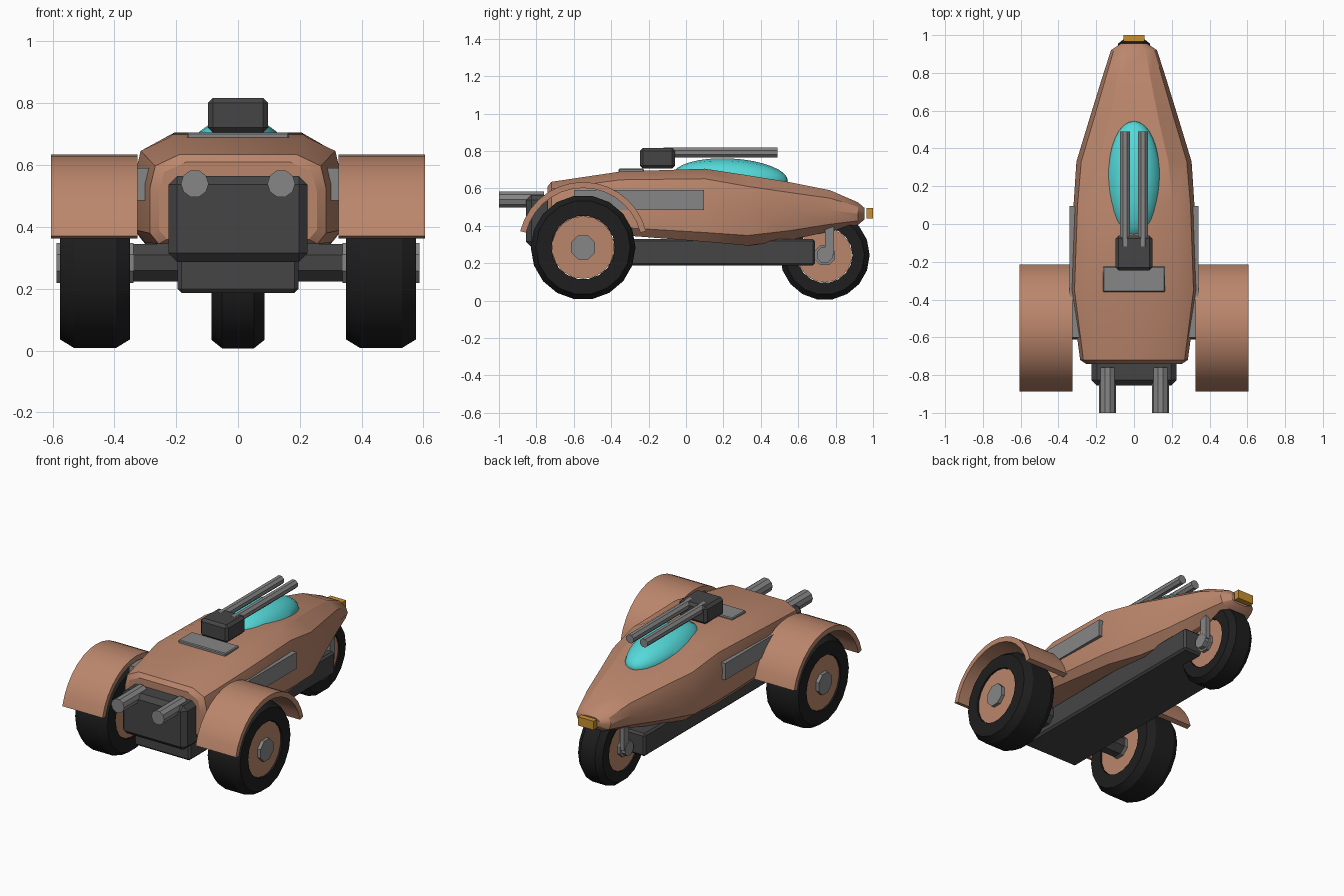
import bpy, bmesh, math
from mathutils import Matrix, Vector

if "Cube" in bpy.data.objects:
    bpy.data.objects.remove(bpy.data.objects["Cube"])


def mat(name, r, g, b):
    m = bpy.data.materials.new(name)
    m.diffuse_color = (r, g, b, 1)
    m.use_nodes = True
    m.node_tree.nodes["Principled BSDF"].inputs["Base Color"].default_value = m.diffuse_color
    return m


COPPER = mat("copper paint", 0.50, 0.24, 0.15)
DARK = mat("dark metal", 0.06, 0.06, 0.06)
RUBBER = mat("black rubber", 0.013, 0.013, 0.013)
GREY = mat("grey metal", 0.24, 0.24, 0.24)
GLASS = mat("cyan glass", 0.09, 0.70, 0.70)
LAMP = mat("amber lamp", 0.58, 0.28, 0.03)


def finish(name, bm, material, smooth=None):
    bmesh.ops.recalc_face_normals(bm, faces=bm.faces[:])
    me = bpy.data.meshes.new(name)
    bm.to_mesh(me)
    bm.free()
    me.materials.append(material)
    ob = bpy.data.objects.new(name, me)
    bpy.context.collection.objects.link(ob)
    if smooth:
        bpy.ops.object.select_all(action='DESELECT')
        ob.select_set(True)
        bpy.context.view_layer.objects.active = ob
        bpy.ops.object.shade_smooth_by_angle(angle=math.radians(smooth))
    return ob


def box(name, lo, hi, material, bevel=0):
    bm = bmesh.new()
    bmesh.ops.create_cube(bm, size=1)
    for v in bm.verts:
        v.co = Vector([(a + b) / 2 + c * (b - a) for a, b, c in zip(lo, hi, v.co)])
    if bevel:
        bmesh.ops.bevel(bm, geom=bm.edges[:], offset=bevel, segments=1, affect='EDGES')
    return finish(name, bm, material)


def rod(name, axis, start, end, radius, sides, material):
    """Capped cylinder from start to end along the X or Y axis."""
    start, end = Vector(start), Vector(end)
    bm = bmesh.new()
    bmesh.ops.create_cone(bm, cap_ends=True, segments=sides, radius1=radius,
                          radius2=radius, depth=(end - start).length)
    turn = Matrix.Rotation(math.pi / 2, 4, 'Y' if axis == 'X' else 'X')
    spin = Matrix.Rotation(math.pi / sides, 4, 'Z')
    bm.transform(Matrix.Translation((start + end) / 2) @ turn @ spin)
    return finish(name, bm, material)


def sweep(name, profile, cx, cy, cz, a0, a1, steps, material, smooth):
    """Closed (x, radius) profile turned about an X axis from a0 to a1 degrees."""
    full = abs(a1 - a0) >= 360
    bm = bmesh.new()
    rows = []
    for i in range(steps if full else steps + 1):
        a = math.radians(a0 + (a1 - a0) * i / steps)
        rows.append([bm.verts.new((cx + x, cy + r * math.cos(a), cz + r * math.sin(a)))
                     for x, r in profile])
    n = len(profile)
    for i in range(steps):
        p, q = rows[i], rows[(i + 1) % len(rows)]
        for j in range(n):
            k = (j + 1) % n
            bm.faces.new((p[j], p[k], q[k], q[j]))
    if not full:
        bm.faces.new(rows[0])
        bm.faces.new(rows[-1])
    return finish(name, bm, material, smooth)


def wheel(name, x, y, z, R, w, rim, cap):
    """Tyre with chamfered tread, flat copper disc and grey hub cap."""
    c = 0.4 * w
    tyre = [(-w, rim), (-w, R - 0.028), (-w + c, R), (w - c, R), (w, R - 0.028), (w, rim)]
    sweep(name + "_tyre", tyre, x, y, z, 0, 360, 18, RUBBER, 25)
    rod(name + "_disc", 'X', (x - w * 0.92, y, z), (x + w * 0.92, y, z), rim - 0.002, 18, COPPER)
    rod(name + "_hub_cap", 'X', (x - w - 0.012, y, z), (x + w + 0.012, y, z), cap, 8, GREY)


# Hull: lofted rings, squarer at the back and rounder at the nose
square = [(0.66, 1), (0.94, 0.87), (1, 0.62), (1, 0.12), (0.9, 0)]
rounded = [(0.5, 1), (0.88, 0.8), (1, 0.5), (0.88, 0.18), (0.5, 0)]
# y, half width, top, bottom, roundness
sections = [(-0.74, 0.255, 0.61, 0.36, 0), (-0.72, 0.285, 0.635, 0.345, 0),
            (-0.35, 0.335, 0.69, 0.35, 0), (0.10, 0.32, 0.705, 0.315, 0.1),
            (0.33, 0.305, 0.67, 0.294, 0.4), (0.56, 0.235, 0.632, 0.325, 0.7),
            (0.77, 0.17, 0.59, 0.37, 0.9), (0.92, 0.122, 0.525, 0.405, 1),
            (0.955, 0.07, 0.495, 0.435, 1)]
bm = bmesh.new()
rings = []
for y, hw, top, bot, t in sections:
    half = [((1 - t) * a + t * c, (1 - t) * b + t * d)
            for (a, b), (c, d) in zip(square, rounded)]
    ring = half + [(-u, v) for u, v in reversed(half)]
    rings.append([bm.verts.new((u * hw, y, bot + v * (top - bot))) for u, v in ring])
for p, q in zip(rings, rings[1:]):
    for j in range(len(p)):
        k = (j + 1) % len(p)
        bm.faces.new((p[j], p[k], q[k], q[j]))
bm.faces.new(rings[0])
bm.faces.new(rings[-1])
finish("hull", bm, COPPER, 28)

# Canopy: stretched sphere tipped a little forward
bm = bmesh.new()
bmesh.ops.create_uvsphere(bm, u_segments=12, v_segments=16, radius=1)
bm.transform(Matrix.Translation((0, 0.237, 0.655)) @ Matrix.Rotation(math.radians(-3), 4, 'X')
             @ Matrix.Diagonal((0.145, 0.308, 0.105, 1)) @ Matrix.Rotation(math.pi / 2, 4, 'X'))
finish("canopy", bm, GLASS, 40)

# Chassis, engine block and nose lamp
box("chassis", (-0.195, -0.76, 0.187), (0.195, 0.69, 0.33), DARK, 0.012)
box("engine_block", (-0.225, -0.855, 0.287), (0.225, -0.70, 0.565), DARK, 0.028)
box("nose_lamp", (-0.055, 0.965, 0.44), (0.055, 1.0, 0.495), LAMP)

# Roof gun: base plate, housing and twin barrels
box("roof_plate", (-0.165, -0.36, 0.67), (0.165, -0.225, 0.706), GREY, 0.005)
box("gun_housing", (-0.097, -0.247, 0.705), (0.097, -0.06, 0.817), DARK, 0.016)

# Wheels and axle
rod("rear_axle", 'X', (-0.36, -0.55, 0.284), (0.36, -0.55, 0.284), 0.066, 8, DARK)
wheel("front_wheel", 0, 0.742, 0.243, 0.24, 0.085, 0.148, 0.058)

for side, s in (("left", -1), ("right", 1)):
    rod(side + "_gun_barrel", 'Y', (s * 0.048, -0.12, 0.792),
        (s * 0.048, 0.49, 0.792), 0.028, 8, GREY)
    rod(side + "_exhaust", 'Y', (s * 0.14, -1.0, 0.54), (s * 0.14, -0.76, 0.54), 0.045, 10, GREY)
    wheel(side + "_rear_wheel", s * 0.4625, -0.55, 0.284, 0.28, 0.1125, 0.17, 0.07)
    # Arched mudguard over the rear wheel
    guard = [(-0.14, 0.315), (-0.14, 0.347), (0.14, 0.347), (0.14, 0.315)]
    sweep(side + "_mudguard", guard, s * 0.465, -0.55, 0.287, 14, 166, 14, COPPER, 30)
    # Flat panel on the hull side
    xs = sorted((s * 0.28, s * 0.341))
    box(side + "_side_panel", (xs[0], -0.6, 0.485), (xs[1], 0.095, 0.59), GREY)
    # Fork leg beside the front wheel
    xs = sorted((s * 0.092, s * 0.122))
    box(side + "_fork_leg", (xs[0], 0.742, 0.245), (xs[1], 0.79, 0.40), GREY)
    rod(side + "_fork_pin", 'X', (s * 0.08, 0.742, 0.243), (s * 0.125, 0.742, 0.243), 0.045, 8, GREY)
